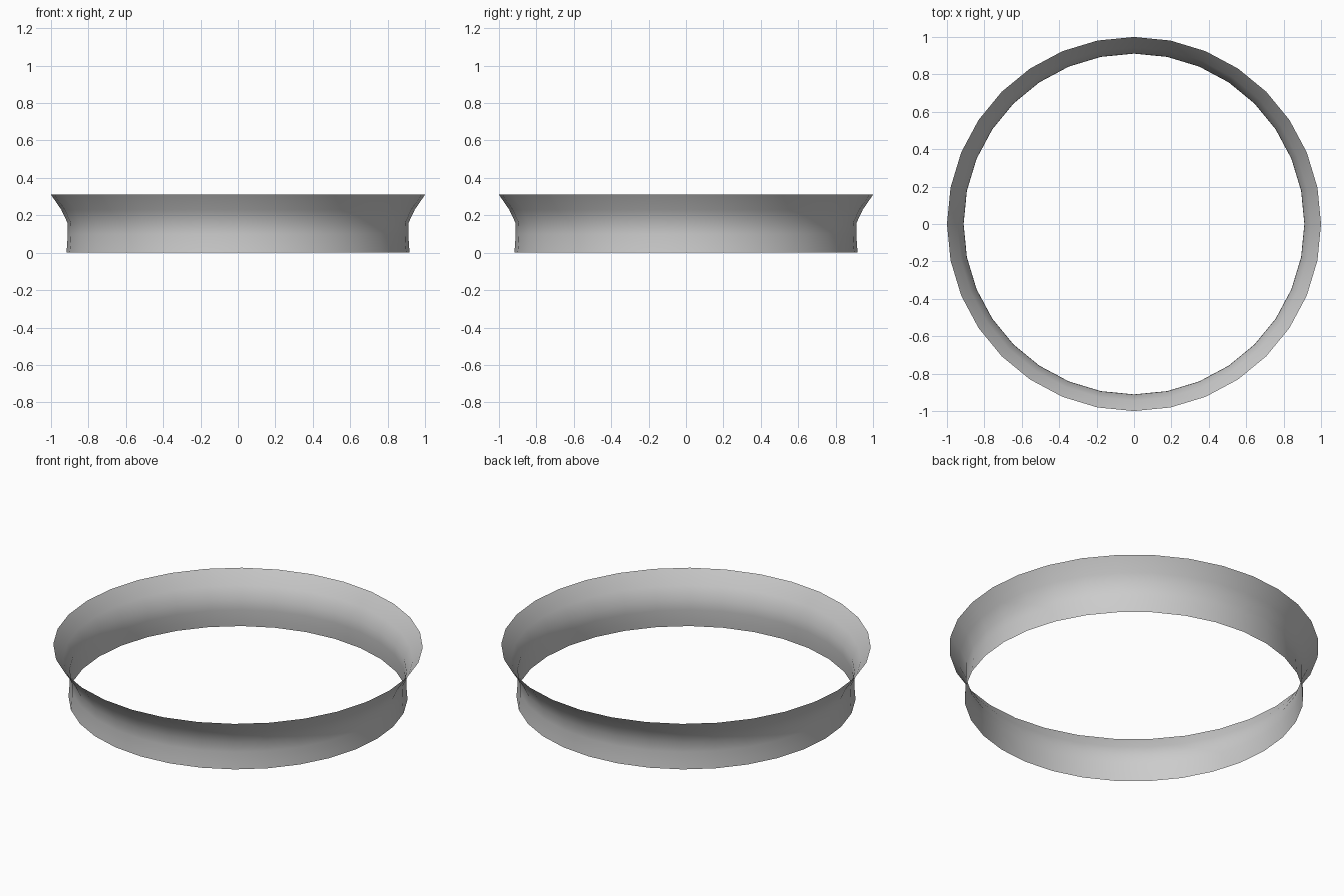
import bpy, bmesh, math
from mathutils import Matrix

if "Cube" in bpy.data.objects:
    bpy.data.objects.remove(bpy.data.objects["Cube"])

# Flared ring: an open, single-sheet profile spun around z
profile = [(0.918, 0.0), (0.914, 0.04), (0.911, 0.10), (0.912, 0.16), (0.945, 0.23), (1.0, 0.31)]
SIDES = 32

bm = bmesh.new()
rings = []
for r, z in profile:
    rings.append(bmesh.ops.create_circle(bm, segments=SIDES, radius=r,
                                         matrix=Matrix.Translation((0, 0, z)))["verts"])
for low, high in zip(rings, rings[1:]):
    for i in range(SIDES):
        j = (i + 1) % SIDES
        bm.faces.new((low[i], low[j], high[j], high[i])).smooth = True
bm.normal_update()
# Make the wall normals point outward
face = next(iter(bm.faces))
c = face.calc_center_median()
if face.normal.x * c.x + face.normal.y * c.y < 0:
    bmesh.ops.reverse_faces(bm, faces=bm.faces[:])

mesh = bpy.data.meshes.new("flared_ring")
bm.to_mesh(mesh)
bm.free()
ring = bpy.data.objects.new("flared_ring", mesh)
bpy.context.collection.objects.link(ring)
